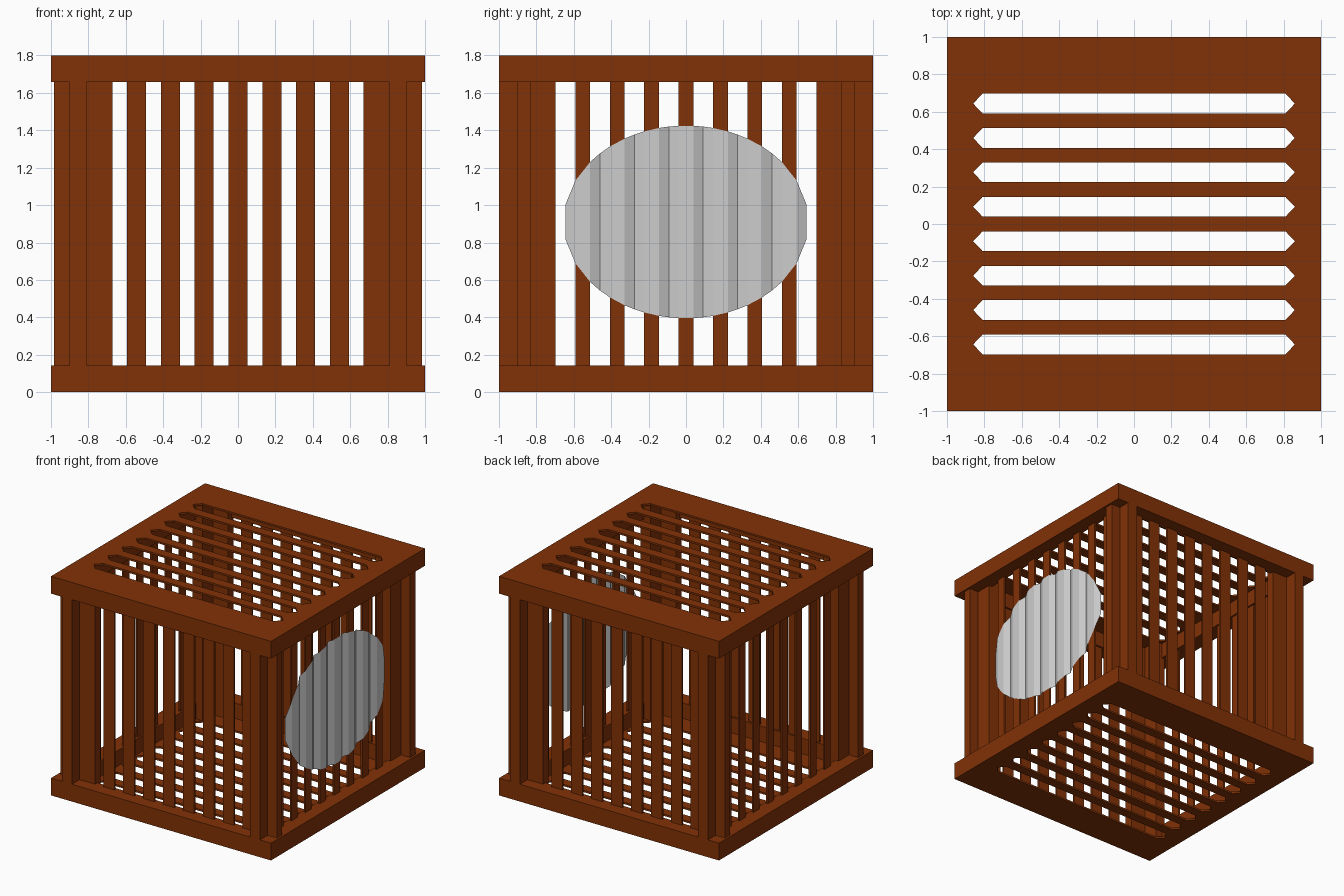
import bpy
from math import sqrt

cube = bpy.data.objects.get("Cube")
if cube:
    bpy.data.objects.remove(cube, do_unlink=True)


def material(name, rgb):
    m = bpy.data.materials.new(name)
    m.use_nodes = True
    m.diffuse_color = (*rgb, 1)
    m.node_tree.nodes["Principled BSDF"].inputs["Base Color"].default_value = (*rgb, 1)
    return m


wood = material("brown wood", (0.225, 0.032, 0.002))
metal = material("light grey", (0.61, 0.61, 0.61))

HEIGHT, RIM = 1.8, 0.142       # overall height, rim height
SHEET = 0.015                  # thickness of slotted sheets and bars
PITCH, GAP = 0.184, 0.105      # slot spacing and width
INNER = 0.87                   # inner edge of the rims


def square(r):
    return [(-r, -r), (r, -r), (r, r), (-r, r)]


def slot(y):
    h = GAP / 2
    return [(-0.86, y), (-0.81, y + h), (0.81, y + h),
            (0.86, y), (0.81, y - h), (-0.81, y - h)]


def slab(name, z0, z1, outlines):
    """Flat slab: the first outline is the edge, the others are holes."""
    cu = bpy.data.curves.new(name, "CURVE")
    cu.dimensions = "2D"
    cu.fill_mode = "BOTH"
    cu.extrude = (z1 - z0) / 2
    for points in outlines:
        sp = cu.splines.new("POLY")
        sp.points.add(len(points) - 1)
        for p, (x, y) in zip(sp.points, points):
            p.co = (x, y, 0, 1)
        sp.use_cyclic_u = True
    cu.materials.append(wood)
    ob = bpy.data.objects.new(name, cu)
    ob.location.z = (z0 + z1) / 2
    bpy.context.collection.objects.link(ob)
    bpy.ops.object.select_all(action="DESELECT")
    ob.select_set(True)
    bpy.context.view_layer.objects.active = ob
    bpy.ops.object.convert(target="MESH")
    bpy.ops.object.shade_flat()


def upright(name, x0, x1, y0, y1):
    """Vertical board standing between floor and roof."""
    bpy.ops.mesh.primitive_cube_add(
        size=1, location=((x0 + x1) / 2, (y0 + y1) / 2, HEIGHT / 2))
    ob = bpy.context.object
    ob.name = name
    ob.scale = (x1 - x0, y1 - y0, HEIGHT - 2 * SHEET)
    bpy.ops.object.transform_apply(location=False, rotation=False, scale=True)
    ob.data.materials.append(wood)


# Floor and roof: thin slotted sheets with deep rims
slots = [slot((i - 3.5) * PITCH) for i in range(8)]
ring = [square(1), square(INNER)]
slab("floor_sheet", 0, SHEET, [square(1)] + slots)
slab("floor_rim", SHEET, RIM, ring)
slab("roof_sheet", HEIGHT - SHEET, HEIGHT, [square(1)] + slots)
slab("roof_rim", HEIGHT - RIM, HEIGHT - SHEET, ring)

# Left and right walls: wide end boards and seven thin bars
for side, s in (("left", 1), ("right", -1)):
    x0, x1 = sorted((s * 0.81, s * 0.9))
    upright(side + "_front_board", x0, x1, -1, -0.697)
    upright(side + "_back_board", x0, x1, 0.697, 1)
    x0, x1 = sorted((s * (0.9 - SHEET), s * 0.9))
    for i in range(7):
        y = (i - 3) * PITCH
        upright(side + "_bar", x0, x1, y - 0.0395, y + 0.0395)

# Front and back walls
for side, s in (("front", -1), ("back", 1)):
    y0, y1 = sorted((s * 0.83, s * 0.9))
    upright(side + "_left_board", 0.67, 0.983, y0, y1)
    upright(side + "_right_board", -0.983, -0.67, y0, y1)
    y0, y1 = sorted((s * (0.9 - SHEET), s * 0.9))
    for i in range(7):
        x = (i - 3) * 0.181
        upright(side + "_bar", x - 0.051, x + 0.051, y0, y1)

# Oval sheet on the left wall, flat over the bars and folded into the gaps
columns = []
for i in range(8):
    c = (i - 3.5) * PITCH
    if i > 0:
        columns.append((c - GAP / 2, 0.905))
    columns.append((c, 0.88))
    if i < 7:
        columns.append((c + GAP / 2, 0.905))
verts, faces = [], []
for y, x in columns:
    r = 0.515 * sqrt(1 - (y / 0.655) ** 2)
    verts += [(x, y, 0.91 - r), (x, y, 0.91 + r)]
for i in range(len(columns) - 1):
    a = 2 * i
    faces.append((a, a + 2, a + 3, a + 1))
me = bpy.data.meshes.new("oval_sheet")
me.from_pydata(verts, [], faces)
me.materials.append(metal)
bpy.context.collection.objects.link(bpy.data.objects.new("oval_sheet", me))
